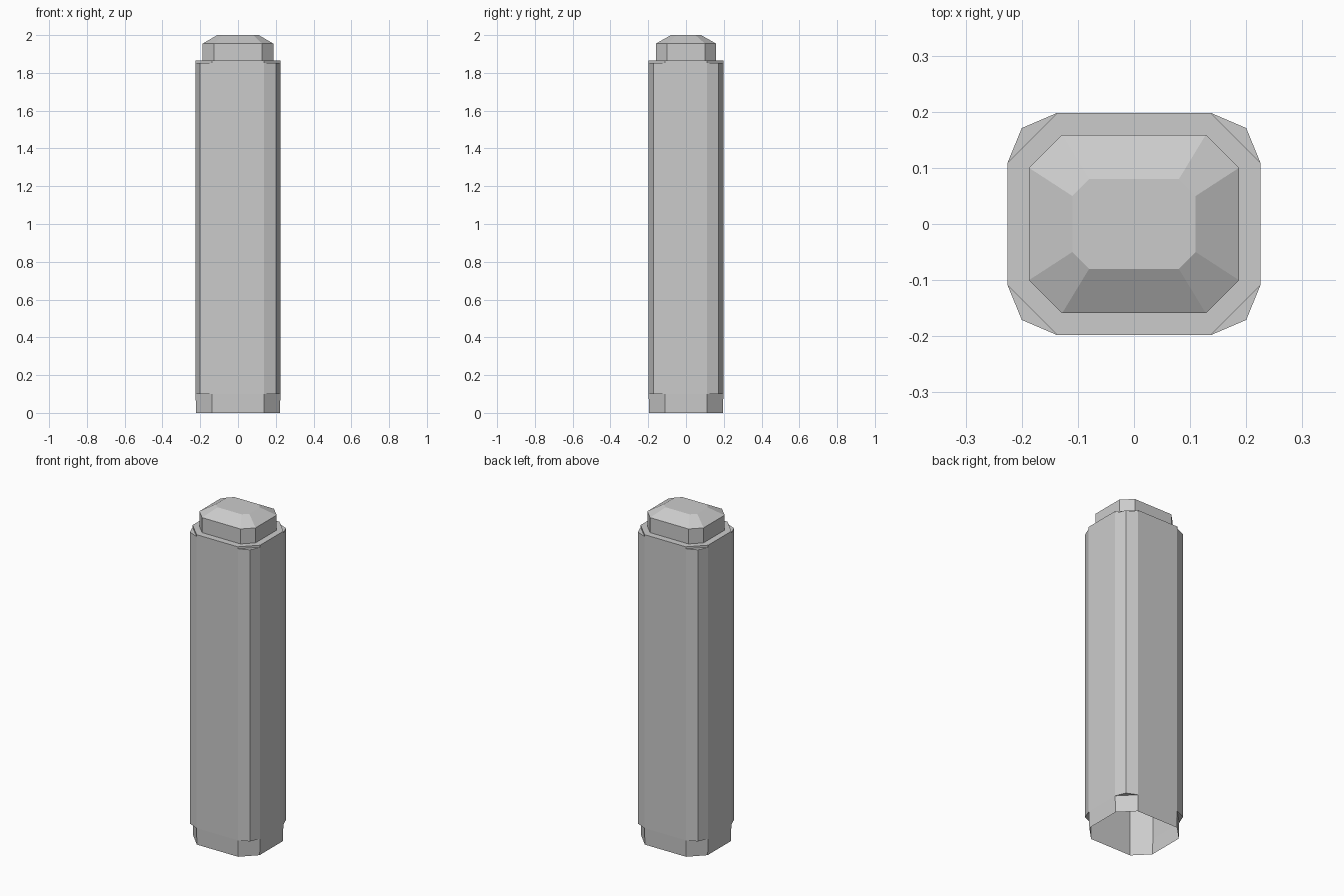
import bpy
import bmesh

if "Cube" in bpy.data.objects:
    bpy.data.objects.remove(bpy.data.objects["Cube"])

grey = bpy.data.materials.new("plain_grey")
grey.use_nodes = True
colour = (0.6, 0.6, 0.6, 1)
grey.diffuse_color = colour
grey.node_tree.nodes["Principled BSDF"].inputs["Base Color"].default_value = colour


def octagon(hx, hy, cx, cy):
    """Rectangle of half size hx, hy with chamfers starting at cx, cy."""
    return [(hx, -cy), (hx, cy), (cx, hy), (-cx, hy),
            (-hx, cy), (-hx, -cy), (-cx, -hy), (cx, -hy)]


def loft(name, sections, cap_bottom):
    """Join (outline, height) sections with quads, capping the top."""
    bm = bmesh.new()
    rings = [[bm.verts.new((x, y, z)) for x, y in outline] for outline, z in sections]
    for low, high in zip(rings, rings[1:]):
        for i in range(len(low)):
            j = (i + 1) % len(low)
            bm.faces.new((low[i], low[j], high[j], high[i]))
    bm.faces.new(rings[-1])
    if cap_bottom:
        bm.faces.new(rings[0][::-1])
    bmesh.ops.recalc_face_normals(bm, faces=bm.faces)
    mesh = bpy.data.meshes.new(name)
    bm.to_mesh(mesh)
    bm.free()
    mesh.materials.append(grey)
    obj = bpy.data.objects.new(name, mesh)
    bpy.context.collection.objects.link(obj)


# Hollow post, open underneath
foot = octagon(0.221, 0.195, 0.137, 0.11)
shaft = octagon(0.225, 0.198, 0.137, 0.11)
loft("post_body", [(foot, 0), (shaft, 0.1), (shaft, 1.865)], False)

# Stepped cap with a bevelled top
cap = octagon(0.187, 0.159, 0.128, 0.1)
crown = octagon(0.11, 0.08, 0.08, 0.05)
loft("post_cap", [(cap, 1.865), (cap, 1.955), (crown, 2)], False)

# Raised strips that fill out the four chamfered corners
strip = [(0.137, 0.198), (0.225, 0.11), (0.2, 0.171)]
for side, sx in (("left", 1), ("right", -1)):
    for end, sy in (("back", 1), ("front", -1)):
        outline = [(x * sx, y * sy) for x, y in strip]
        loft(f"{end}_{side}_corner_strip", [(outline, 0.1), (outline, 1.853)], True)
